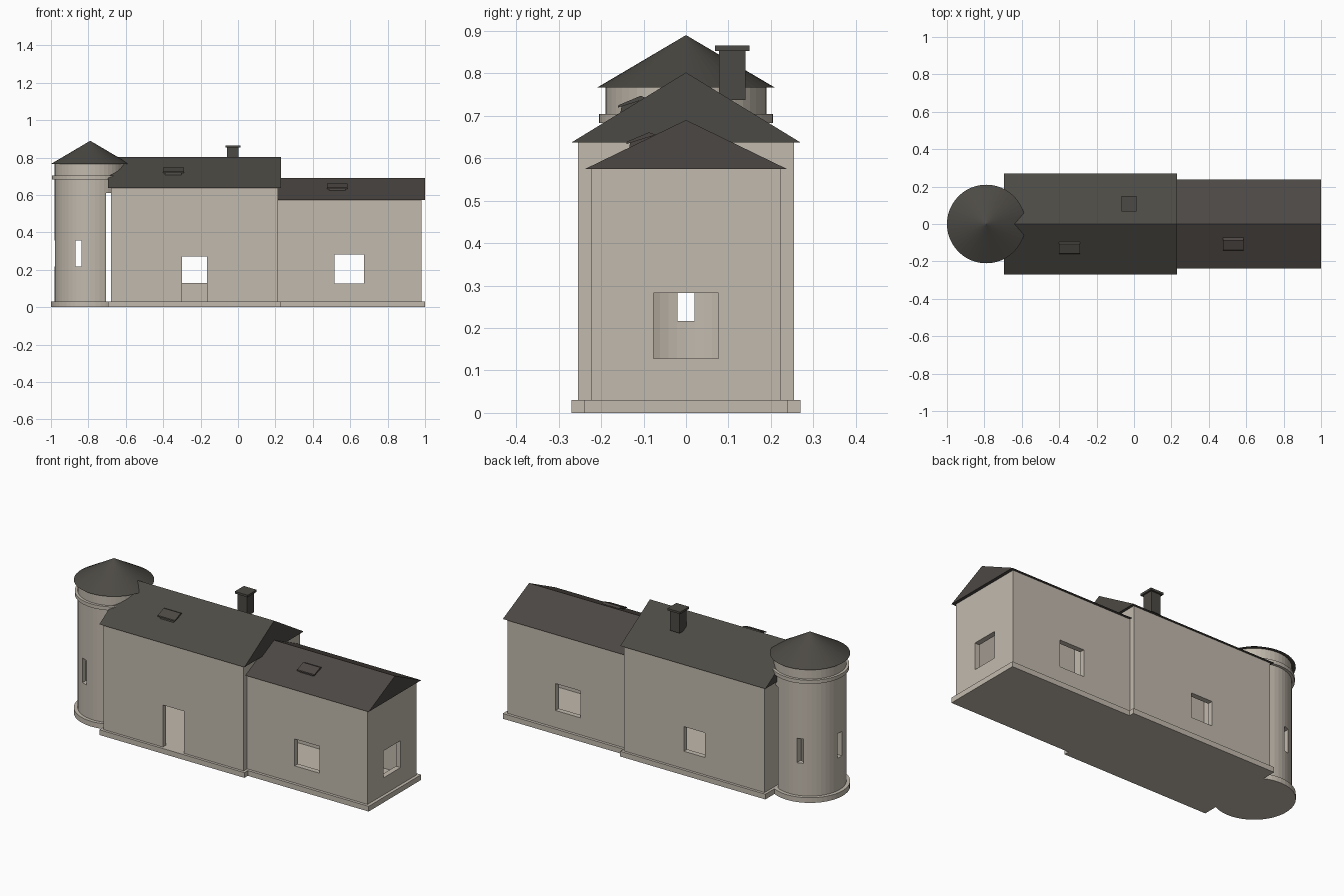
import bpy, bmesh, math

old = bpy.data.objects.get("Cube")
if old:
    bpy.data.objects.remove(old, do_unlink=True)


def material(name, rgb):
    m = bpy.data.materials.new(name)
    m.use_nodes = True
    m.diffuse_color = (*rgb, 1)
    m.node_tree.nodes["Principled BSDF"].inputs["Base Color"].default_value = (*rgb, 1)
    return m


STONE = material("pale stone", (0.54, 0.49, 0.42))
SLATE = material("dark slate", (0.073, 0.068, 0.058))
BROWN = material("brown slate", (0.073, 0.064, 0.058))


def finish(name, bm, mat):
    bmesh.ops.recalc_face_normals(bm, faces=bm.faces)
    mesh = bpy.data.meshes.new(name)
    bm.to_mesh(mesh)
    bm.free()
    ob = bpy.data.objects.new(name, mesh)
    bpy.context.collection.objects.link(ob)
    if mat:
        mesh.materials.append(mat)
    return ob


def box(name, x, y, z, mat=None):
    bm = bmesh.new()
    bmesh.ops.create_cube(bm, size=1)
    for v in bm.verts:
        for i, (lo, hi) in enumerate((x, y, z)):
            v.co[i] = lo if v.co[i] < 0 else hi
    return finish(name, bm, mat)


def round_part(name, x, r1, r2, z, mat=None, sides=48):
    bm = bmesh.new()
    bmesh.ops.create_cone(bm, cap_ends=True, segments=sides, radius1=r1,
                          radius2=r2, depth=z[1] - z[0])
    bmesh.ops.translate(bm, verts=bm.verts, vec=(x, 0, (z[0] + z[1]) / 2))
    return finish(name, bm, mat)


def prism(name, x, profile, mat):
    """Extrude a (y, z) profile along x."""
    bm = bmesh.new()
    face = bm.faces.new([bm.verts.new((x[0], y, z)) for y, z in profile])
    ext = bmesh.ops.extrude_face_region(bm, geom=[face])["geom"]
    bmesh.ops.translate(bm, vec=(x[1] - x[0], 0, 0),
                        verts=[g for g in ext if isinstance(g, bmesh.types.BMVert)])
    return finish(name, bm, mat)


def cut(target, *cutters):
    for c in cutters:
        mod = target.modifiers.new("cut", 'BOOLEAN')
        mod.operation = 'DIFFERENCE'
        mod.solver = 'EXACT'
        mod.object = c
        bpy.context.view_layer.objects.active = target
        bpy.ops.object.modifier_apply(modifier=mod.name)
        bpy.data.objects.remove(c, do_unlink=True)


def house(name, x, half, top, ridge, lip, roof_x, roof_mat):
    """Hollow walls, projecting plinth slab and solid gable roof."""
    walls = box(name + "_walls", x, (-half, half), (0.01, top), STONE)
    cut(walls, box("room", (x[0] + 0.03, x[1] - 0.03),
                   (-half + 0.03, half - 0.03), (-0.1, 1)))
    box(name + "_plinth", roof_x, (-half - lip, half + lip), (0, 0.03), STONE)
    e = half + lip
    prism(name + "_roof", roof_x, [(-e, top), (e, top), (0, ridge)], roof_mat)
    return walls


# Main hall: front door, rear window, openings towards wing and tower
hall = house("hall", (-0.68, 0.215), 0.255, 0.637, 0.802, 0.015, (-0.695, 0.23), SLATE)
cut(hall,
    box("door", (-0.3, -0.165), (-0.4, -0.15), (0.03, 0.272)),
    box("rear_window", (-0.3, -0.165), (0.15, 0.4), (0.13, 0.272)),
    box("inner_doors", (-0.8, 0.4), (-0.08, 0.08), (0.03, 0.3)))

# Lower wing: windows in front, rear and end walls
wing = house("wing", (0.2, 0.982), 0.223, 0.574, 0.69, 0.016, (0.205, 1.0), BROWN)
cut(wing,
    box("side_windows", (0.517, 0.675), (-0.4, 0.4), (0.128, 0.283)),
    box("end_window", (0.8, 1.2), (-0.077, 0.077), (0.128, 0.283)),
    box("inner_door", (0.1, 0.4), (-0.08, 0.08), (0.03, 0.3)))

# Round tower, open on the side facing the hall
TX = -0.79
tower = round_part("tower_walls", TX, 0.19, 0.19, (0.01, 0.766), STONE)
cut(tower,
    round_part("tower_room", TX, 0.16, 0.16, (-0.1, 1)),
    box("hall_opening", (-0.705, -0.5), (-0.3, 0.3), (0.03, 0.612)),
    box("side_slits", (-0.87, -0.836), (-0.3, 0.3), (0.217, 0.358)),
    box("end_slit", (-1.1, -0.9), (-0.02, 0.02), (0.217, 0.358)))
round_part("tower_plinth", TX, 0.21, 0.21, (0, 0.03), STONE)
band = round_part("tower_band", TX, 0.205, 0.205, (0.683, 0.704), STONE)
cut(band, round_part("band_core", TX, 0.18, 0.18, (0.5, 1)))
round_part("tower_roof", TX, 0.21, 0, (0.766, 0.89), SLATE)

# Chimney with projecting cap
box("chimney", (-0.058, 0.004), (0.078, 0.14), (0.737, 0.853), SLATE)
box("chimney_cap", (-0.068, 0.014), (0.068, 0.15), (0.853, 0.865), SLATE)


# Small roof dormers on the front slopes
def dormer(name, x, y, z, mat):
    prism(name + "_body", (x - 0.044, x + 0.044),
          [(y, z), (y + 0.004, z + 0.024), (y + 0.05, z + 0.04), (y + 0.06, z + 0.01)], mat)
    prism(name + "_cap", (x - 0.055, x + 0.055),
          [(y - 0.006, z + 0.016), (y - 0.004, z + 0.022),
           (y + 0.048, z + 0.044), (y + 0.064, z + 0.038)], mat)


dormer("hall_dormer", -0.345, -0.155, 0.703, SLATE)
dormer("wing_dormer", 0.53, -0.135, 0.617, BROWN)
